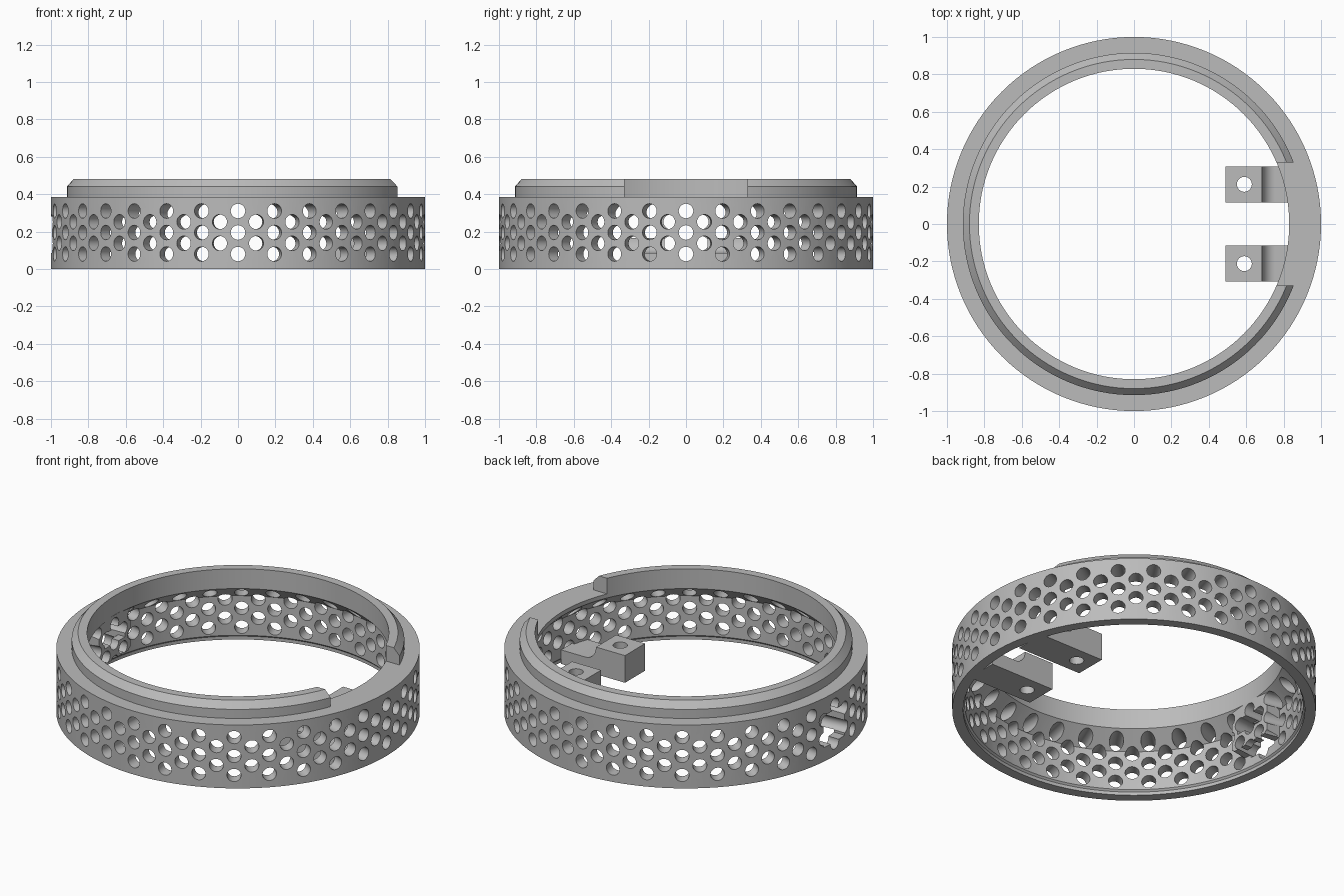
import bpy, bmesh, math
from mathutils import Matrix, Vector

cube = bpy.data.objects.get("Cube")
if cube:
    bpy.data.objects.remove(cube, do_unlink=True)

gray = bpy.data.materials.new("plain gray")
gray.use_nodes = True
gray.diffuse_color = (0.5, 0.5, 0.5, 1)
gray.node_tree.nodes["Principled BSDF"].inputs["Base Color"].default_value = (0.5, 0.5, 0.5, 1)


def make(name, bm):
    bmesh.ops.recalc_face_normals(bm, faces=bm.faces[:])
    mesh = bpy.data.meshes.new(name)
    bm.to_mesh(mesh)
    bm.free()
    mesh.materials.append(gray)
    obj = bpy.data.objects.new(name, mesh)
    bpy.context.collection.objects.link(obj)
    return obj


def box(name, lo, hi):
    lo, hi = Vector(lo), Vector(hi)
    bm = bmesh.new()
    mat = Matrix.Translation((lo + hi) / 2) @ Matrix.Diagonal((*(hi - lo), 1))
    bmesh.ops.create_cube(bm, size=1, matrix=mat)
    return make(name, bm)


def add_cylinder(bm, radius, depth, mat):
    bmesh.ops.create_cone(bm, cap_ends=True, segments=28, radius1=radius,
                          radius2=radius, depth=depth, matrix=mat)


def cut(obj, cutter):
    cutter.hide_render = True
    mod = obj.modifiers.new("cut", "BOOLEAN")
    mod.object = cutter
    mod.operation = "DIFFERENCE"
    mod.solver = "MANIFOLD"
    bpy.context.view_layer.objects.active = obj
    bpy.ops.object.modifier_apply(modifier=mod.name)


def lathe(name, profile, steps):
    bm = bmesh.new()
    rings = []
    for i in range(steps):
        a = 2 * math.pi * i / steps
        rings.append([bm.verts.new((r * math.cos(a), r * math.sin(a), z)) for r, z in profile])
    n = len(profile)
    for i in range(steps):
        a, b = rings[i], rings[(i + 1) % steps]
        for j in range(n):
            k = (j + 1) % n
            bm.faces.new((a[j], b[j], b[k], a[k]))
    return make(name, bm)


# Ring body with raised, chamfered lip and a sloped inner shoulder
ring = lathe("ring_body", [(1, 0), (1, 0.385), (0.915, 0.385), (0.915, 0.44), (0.88, 0.48),
                           (0.83, 0.48), (0.83, 0.36), (0.93, 0.27), (0.93, 0.03), (0.94, 0.02),
                           (0.94, 0)], 128)

# Staggered radial vent holes
bm = bmesh.new()
for i in range(64):
    heights = (0.08, 0.195, 0.31) if i % 2 == 0 else (0.137, 0.252)
    for z in heights:
        mat = (Matrix.Rotation(2 * math.pi * i / 64, 4, "Z")
               @ Matrix.Translation((0.93, 0, z)) @ Matrix.Rotation(math.pi / 2, 4, "Y"))
        add_cylinder(bm, 0.039, 0.36, mat)
vents = make("vent_cutter", bm)

# Gap in the lip, and the port recess opposite it
gap = box("lip_gap_cutter", (0.3, -0.33, 0.385), (1.2, 0.33, 0.6))
recess = box("recess_cutter", (-1.1, -0.1, 0.085), (-0.875, 0.1, 0.28))
slot = box("slot_cutter", (-1.1, -0.1, 0.195), (-0.7, 0.1, 0.285))
frame = box("port_frame", (-0.94, -0.15, 0.1), (-0.828, 0.15, 0.365))
for cutter in (vents, gap, recess):
    cut(ring, cutter)
for cutter in (vents, recess, slot):
    cut(frame, cutter)

# Mounting tabs: thick drilled pad, concave step down to a thin arm
parts = [ring, frame]
cutters = [vents, gap, recess, slot]
outline = [(0.92, 0), (0.49, 0), (0.49, 0.165)]
for i in range(9):
    t = math.pi / 2 * i / 8
    outline.append((0.755 - 0.07 * math.cos(t), 0.165 - 0.08 * math.sin(t)))
outline.append((0.92, 0.085))
for side, sign in (("left", 1), ("right", -1)):
    bm = bmesh.new()
    face = bm.faces.new([bm.verts.new((x, sign * 0.115, z)) for x, z in outline])
    out = bmesh.ops.extrude_face_region(bm, geom=[face])
    moved = [v for v in out["geom"] if isinstance(v, bmesh.types.BMVert)]
    bmesh.ops.translate(bm, verts=moved, vec=(0, sign * 0.193, 0))
    tab = make("mounting_tab_" + side, bm)
    bm = bmesh.new()
    add_cylinder(bm, 0.04, 1, Matrix.Translation((0.59, sign * 0.212, 0.1)))
    drill = make("drill_cutter", bm)
    cut(tab, drill)
    cutters.append(drill)
    parts.append(tab)

for cutter in cutters:
    bpy.data.objects.remove(cutter, do_unlink=True)

bpy.ops.object.select_all(action="DESELECT")
for obj in parts:
    obj.select_set(True)
bpy.context.view_layer.objects.active = ring
bpy.ops.object.shade_smooth_by_angle(angle=math.radians(30))
